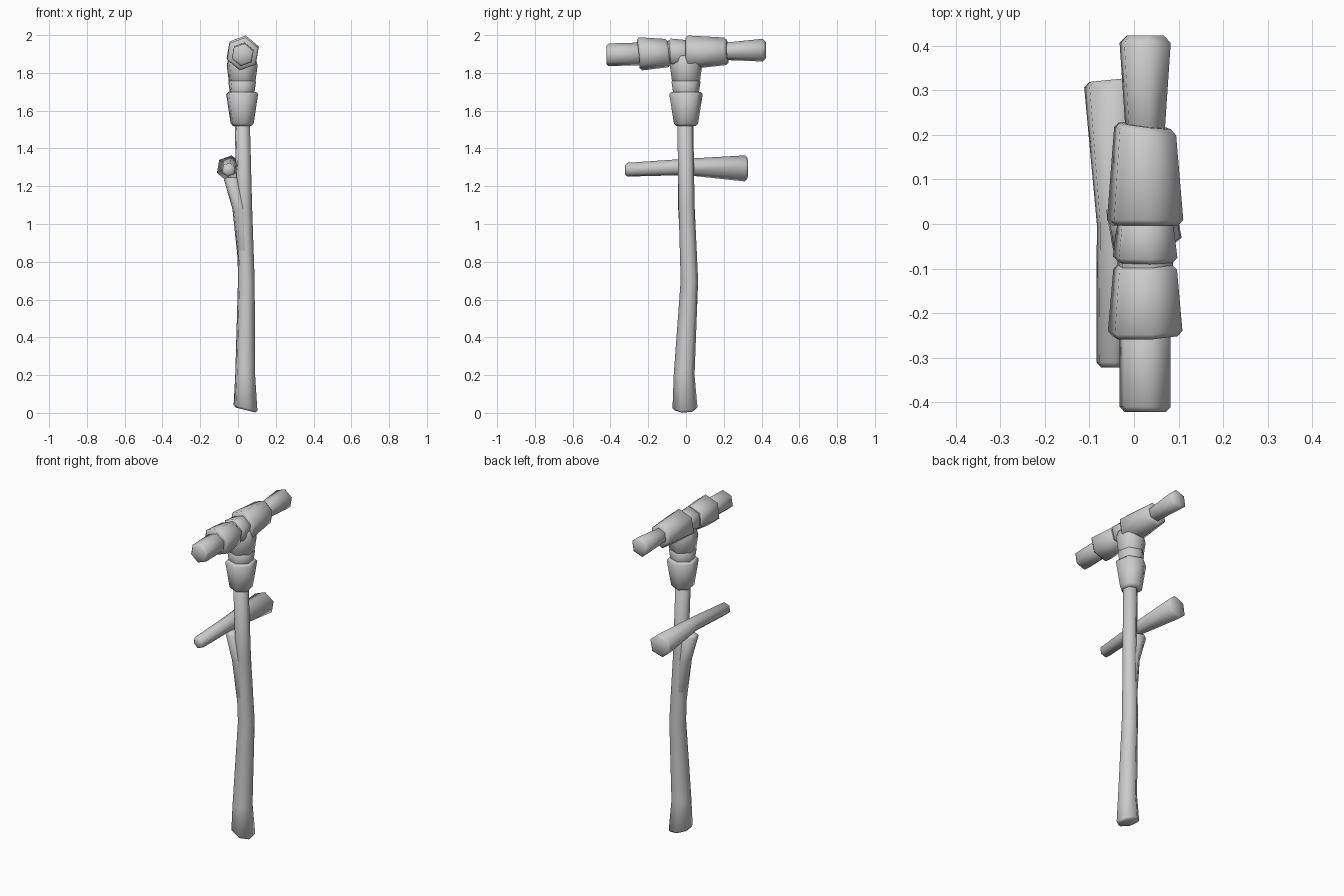
import bpy, bmesh, math
from mathutils import Vector

cube = bpy.data.objects.get("Cube")
if cube:
    bpy.data.objects.remove(cube, do_unlink=True)

grey = bpy.data.materials.new("plain grey")
grey.use_nodes = True
colour = (0.6, 0.6, 0.6, 1)
grey.diffuse_color = colour
grey.node_tree.nodes["Principled BSDF"].inputs["Base Color"].default_value = colour

LEVEL = (0, 0)


def chamfered_end(ring, neighbour, chamfer):
    """Replace an end ring by a narrower cap ring and a full ring just inside it."""
    centre, radius = Vector(ring[:3]), ring[3]
    inward = (Vector(neighbour[:3]) - centre).normalized() * chamfer
    return [(*centre, radius - chamfer), (*(centre + inward), radius)]


def loft(name, rings, upright=True, chamfer=0.012, first_tilt=LEVEL, last_tilt=LEVEL):
    """Hexagonal tube through rings of (x, y, z, radius), with chamfered ends.
    A tilt holds the slope of an end cap across the two directions of its ring."""
    first = chamfered_end(rings[0], rings[1], chamfer)
    last = chamfered_end(rings[-1], rings[-2], chamfer)
    middle = rings[1:-1]
    rings = first + middle + last[::-1]
    tilts = [first_tilt] * len(first) + [LEVEL] * len(middle) + [last_tilt] * len(last)
    phase = math.radians(40 if upright else 20)

    bm = bmesh.new()
    loops = []
    for (x, y, z, radius), (slope_u, slope_v) in zip(rings, tilts):
        loop = []
        for side in range(6):
            angle = phase + side * math.tau / 6
            u, v = radius * math.cos(angle), radius * math.sin(angle)
            along = slope_u * u + slope_v * v
            offset = Vector((u, v, along) if upright else (u, along, v))
            loop.append(bm.verts.new(Vector((x, y, z)) + offset))
        loops.append(loop)
    for lower, upper in zip(loops, loops[1:]):
        for side in range(6):
            after = (side + 1) % 6
            bm.faces.new((lower[side], lower[after], upper[after], upper[side]))
    bm.faces.new(loops[0])
    bm.faces.new(loops[-1])
    bmesh.ops.recalc_face_normals(bm, faces=bm.faces)

    mesh = bpy.data.meshes.new(name)
    bm.to_mesh(mesh)
    bm.free()
    mesh.materials.append(grey)
    obj = bpy.data.objects.new(name, mesh)
    bpy.context.collection.objects.link(obj)
    bpy.ops.object.select_all(action="DESELECT")
    obj.select_set(True)
    bpy.context.view_layer.objects.active = obj
    bpy.ops.object.shade_smooth_by_angle(angle=math.radians(62))


def collar(name, *stations):
    """Upright sleeve around the top of the shaft, from (height, radius) stations."""
    loft(name, [(0.022, 0, height, radius) for height, radius in stations])


def head_part(name, front, back, front_radius, back_radius, **options):
    """Sleeve or peg on the slightly rising axis of the head."""
    ends = ((front, front_radius), (back, back_radius))
    rings = [(0.025, y, 1.908 + 0.03 * y, radius) for y, radius in ends]
    loft(name, rings, upright=False, **options)


# Crooked shaft, with a slanted foot
loft("shaft", [
    (0.04, -0.005, 0.015, 0.067),
    (0.038, -0.01, 0.2, 0.056),
    (0.044, 0.018, 0.7, 0.047),
    (0.034, 0.003, 1.1, 0.043),
    (0.022, -0.004, 1.56, 0.043),
], first_tilt=(-0.25, 0))

# Short fork that grows out of the shaft and carries the crossbar
loft("fork", [
    (0.044, 0.016, 0.7, 0.036),
    (0.01, 0, 1.08, 0.042),
    (-0.036, 0, 1.245, 0.044),
])

# Crossbar, thicker at the back
loft("crossbar", [
    (-0.05, -0.322, 1.287, 0.037),
    (-0.042, 0, 1.302, 0.044),
    (-0.046, 0.324, 1.294, 0.07),
], upright=False, last_tilt=(0.1, 0))

# Collar and neck under the head
collar("lower_collar", (1.52, 0.065), (1.7, 0.09))
collar("neck_band", (1.66, 0.066), (1.765, 0.078))
collar("neck", (1.735, 0.074), (1.84, 0.087), (1.895, 0.076))

# Head built from stacked sleeves with a peg at each end
head_part("front_peg", -0.422, -0.22, 0.061, 0.061)
head_part("front_sleeve", -0.252, -0.09, 0.089, 0.076,
          first_tilt=(0.04, -0.1), last_tilt=(0.03, -0.12))
head_part("head_core", -0.13, -0.04, 0.066, 0.066)
head_part("middle_sleeve", -0.086, 0.02, 0.077, 0.066, first_tilt=(0, -0.08))
head_part("back_sleeve", -0.003, 0.22, 0.091, 0.074, last_tilt=(-0.12, -0.05))
head_part("back_peg", 0.18, 0.423, 0.046, 0.061, chamfer=0.017)
